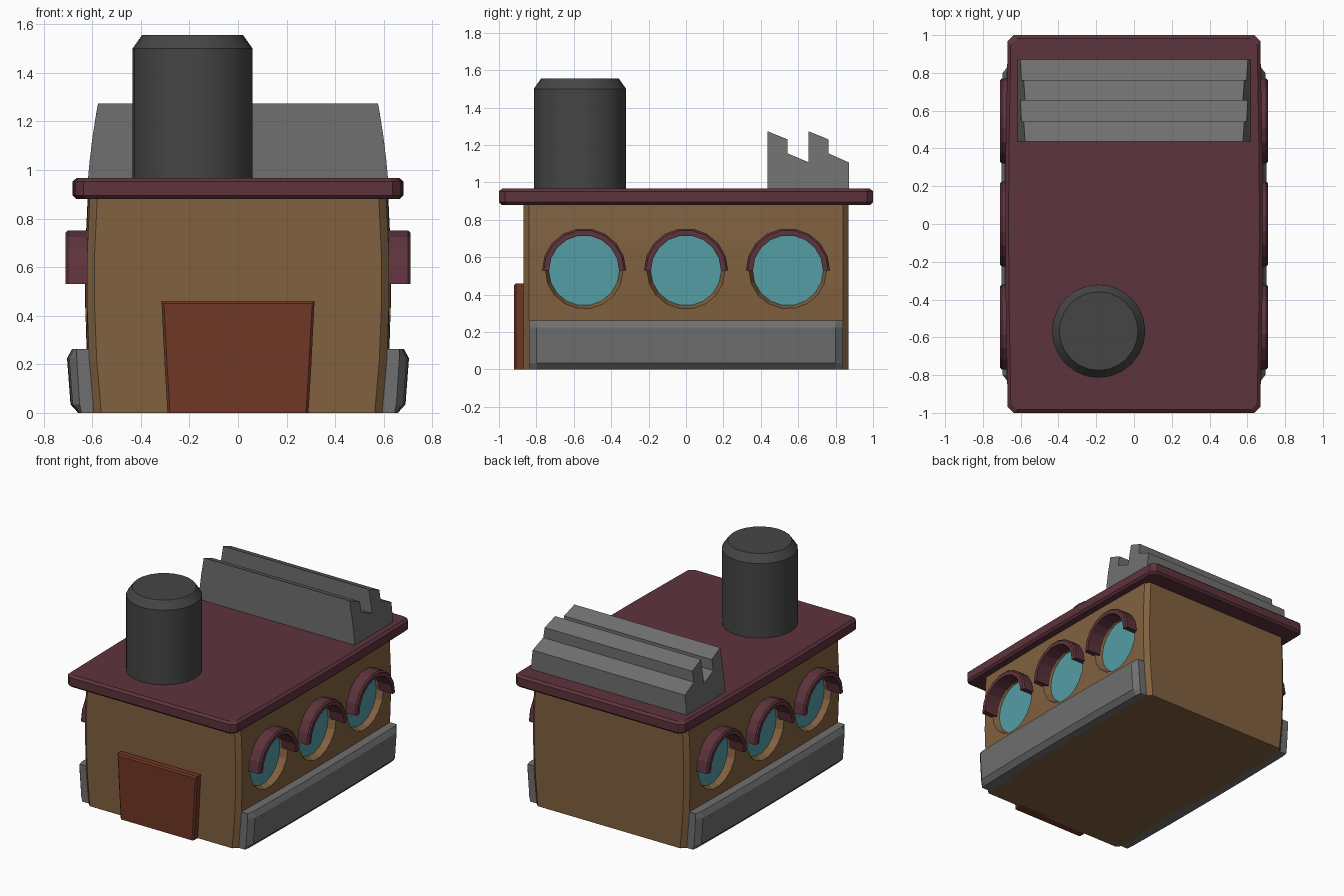
import bpy, bmesh
from math import sin, cos, pi, radians
from mathutils import Matrix

if "Cube" in bpy.data.objects:
    bpy.data.objects.remove(bpy.data.objects["Cube"])


def material(name, color):
    m = bpy.data.materials.new(name)
    m.diffuse_color = (*color, 1)
    m.use_nodes = True
    m.node_tree.nodes["Principled BSDF"].inputs["Base Color"].default_value = m.diffuse_color
    return m


TAN = material("tan_wall", (0.22, 0.12, 0.05))
MAROON = material("maroon", (0.11, 0.033, 0.045))
RUST = material("rust", (0.16, 0.038, 0.018))
TEAL = material("teal_glass", (0.09, 0.34, 0.38))
DARK = material("dark_metal", (0.06, 0.06, 0.06))
GREY = material("grey_metal", (0.16, 0.16, 0.16))


def finish(name, bm, mat, mirror=False):
    bmesh.ops.recalc_face_normals(bm, faces=bm.faces)
    me = bpy.data.meshes.new(name)
    bm.to_mesh(me)
    bm.free()
    ob = bpy.data.objects.new(name, me)
    bpy.context.collection.objects.link(ob)
    if mat:
        me.materials.append(mat)
    if mirror:
        mod = ob.modifiers.new("mirror", 'MIRROR')
        mod.use_clip = False
        mod.use_mirror_merge = False
    return ob


def loft(rings):
    """Closed solid through rings with equal point counts."""
    bm = bmesh.new()
    vs = [[bm.verts.new(p) for p in r] for r in rings]
    n = len(vs[0])
    for a, b in zip(vs, vs[1:]):
        for i in range(n):
            j = (i + 1) % n
            bm.faces.new((a[i], a[j], b[j], b[i]))
    bm.faces.new(vs[0])
    bm.faces.new(vs[-1])
    return bm


def bulge(bm):
    """Sides swell gently towards the middle of the length."""
    for v in bm.verts:
        v.co.x *= 1 + 0.02 * (1 - v.co.y ** 2)
    return bm


def plan(w, l, c, z):
    """Rectangle with cut corners and extra points along the sides."""
    right = [(w - c, -l), (w, -l + c)]
    right += [(w, y) for y in (-0.4, 0, 0.4)]
    right += [(w, l - c), (w - c, l)]
    left = [(-x, y) for x, y in reversed(right)]
    return [(x, y, z) for x, y in right + left]


# Body with barrel-shaped sides
widths = ((0, 0.59), (0.22, 0.609), (0.45, 0.618), (0.66, 0.617), (0.9, 0.606))
body = finish("body", bulge(loft([plan(w, 0.87, 0.03, z) for z, w in widths])), TAN)

# Roof slab with bevelled rim
rim = ((0.88, 0.653, 0.985), (0.895, 0.668, 1.0), (0.952, 0.668, 1.0), (0.967, 0.651, 0.983))
finish("roof", bulge(loft([plan(w, l, 0.032, z) for z, w, l in rim])), MAROON)

# Round windows: tapered recess, glass and half-ring hood
SIDES, WIN_Z = 18, 0.53


def disc(x, r, cy):
    return [(x, cy + r * cos(2 * pi * i / SIDES), WIN_Z + r * sin(2 * pi * i / SIDES))
            for i in range(SIDES)]


hood_section = ((0.60, 0.187), (0.71, 0.187), (0.71, 0.215), (0.70, 0.225), (0.60, 0.225))
for k, cy in enumerate((-0.545, 0, 0.545)):
    for s in (-1, 1):
        cutter = finish("window_cutter", loft([disc(s * 0.57, 0.185, cy), disc(s * 0.66, 0.222, cy)]), None)
        cutter.hide_render = True
        mod = body.modifiers.new("recess", 'BOOLEAN')
        mod.object = cutter
        mod.solver = 'EXACT'
        bpy.context.view_layer.objects.active = body
        bpy.ops.object.modifier_apply(modifier=mod.name)
        bpy.data.objects.remove(cutter)
    finish(f"window_glass_{k}", loft([disc(0.56, 0.187, cy), disc(0.58, 0.19, cy)]), TEAL, True)
    arcs = [[(x, cy + r * cos(pi * i / 9), WIN_Z + r * sin(pi * i / 9)) for x, r in hood_section]
            for i in range(10)]
    finish(f"window_hood_{k}", loft(arcs), MAROON, True)

# Side skirts with chamfered faces
main = ((0.56, 0), (0.645, 0), (0.676, 0.035), (0.69, 0.225), (0.67, 0.262), (0.57, 0.262))
end = ((0.56, 0), (0.64, 0), (0.648, 0.035), (0.66, 0.225), (0.66, 0.262), (0.57, 0.262))
stations = [(-0.84, end)] + [(y, main) for y in (-0.8, -0.4, 0, 0.4, 0.8)] + [(0.84, end)]
finish("side_skirt", bulge(loft([[(x, y, z) for x, z in sec] for y, sec in stations])), GREY, True)

# Front door, wider at the top
half = ((0.29, 0), (0.302, 0.2), (0.315, 0.46))


def door_ring(y, d):
    pts = [(x - d, y, z - (d if z > 0.4 else 0)) for x, z in half]
    return pts + [(-x, yy, z) for x, yy, z in reversed(pts)]


finish("front_door", loft([door_ring(-0.85, 0), door_ring(-0.91, 0), door_ring(-0.92, 0.01)]), RUST)

# Chimney with chamfered top
chimney = finish("chimney", loft([
    [(-0.187 + r * cos(2 * pi * i / 24), -0.567 + r * sin(2 * pi * i / 24), z) for i in range(24)]
    for r, z in ((0.247, 0.94), (0.247, 1.5), (0.208, 1.555))]), DARK)
bpy.ops.object.select_all(action='DESELECT')
chimney.select_set(True)
bpy.context.view_layer.objects.active = chimney
bpy.ops.object.shade_smooth_by_angle(angle=radians(25))

# Stepped roof vent, narrowing towards the top
steps = [(0.437, 0.95), (0.437, 1.04), (0.437, 1.15), (0.437, 1.273), (0.543, 1.23), (0.543, 1.155),
         (0.655, 1.108), (0.655, 1.273), (0.762, 1.23), (0.762, 1.155), (0.872, 1.106), (0.872, 0.95)]


def vent_half_width(z):
    t = (z - 0.96) / 0.31
    return 0.618 - 0.025 * t - 0.016 * t * t


finish("roof_vent", loft([[(s * vent_half_width(z), y, z) for y, z in steps] for s in (-1, 1)]), GREY)
